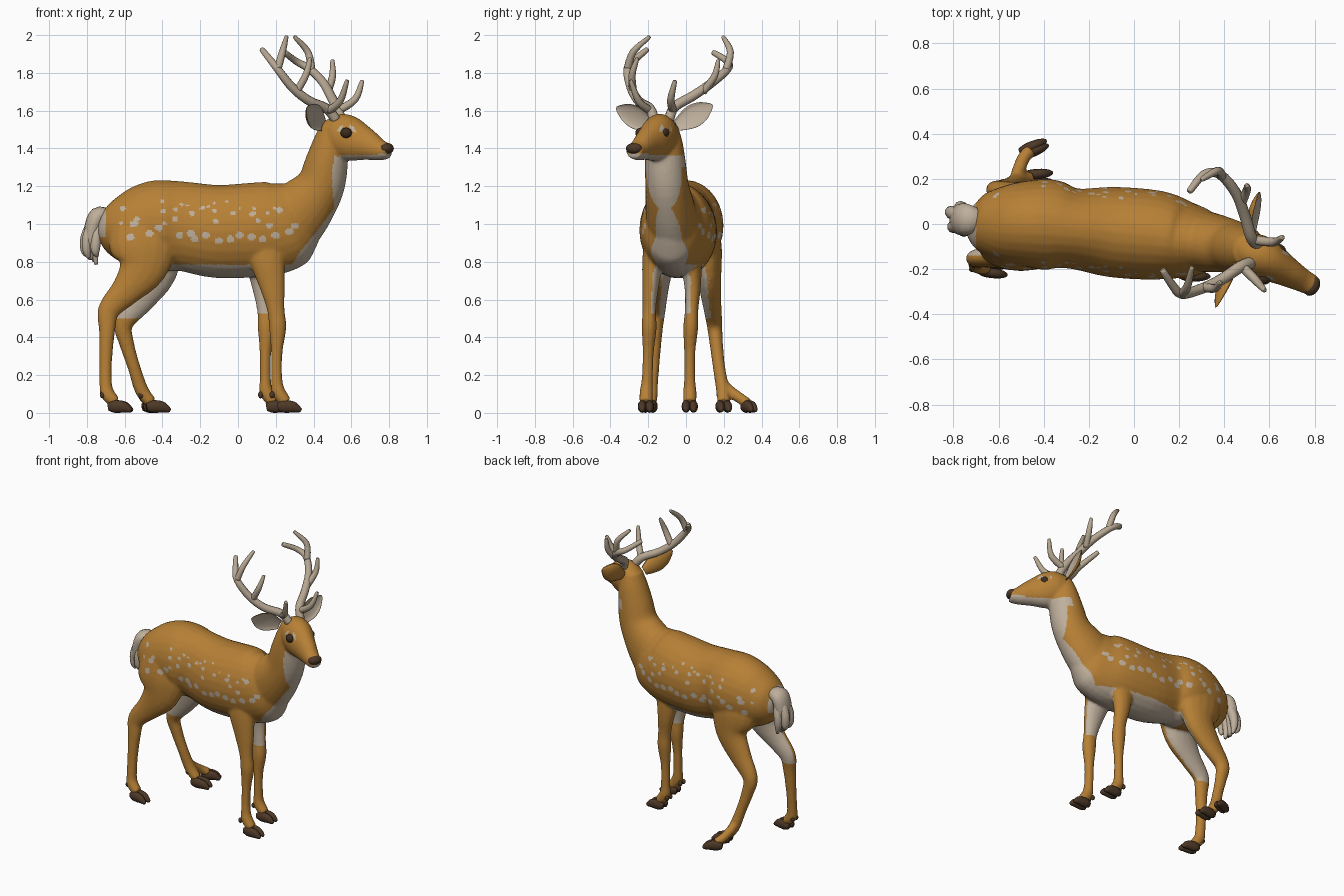
import bpy, bmesh, math, random
from mathutils import Vector

random.seed(4)
if "Cube" in bpy.data.objects:
    bpy.data.objects.remove(bpy.data.objects["Cube"])
Y = Vector((0, 1, 0))


def material(name, rgb):
    m = bpy.data.materials.new(name)
    m.use_nodes = True
    m.diffuse_color = (*rgb, 1)
    m.node_tree.nodes["Principled BSDF"].inputs["Base Color"].default_value = (*rgb, 1)
    return m


TAN = material("tan_coat", (0.47, 0.215, 0.036))
PALE = material("pale_fur", (0.52, 0.43, 0.33))
HORN = material("antler_bone", (0.47, 0.385, 0.285))
DARK = material("dark_hoof", (0.075, 0.04, 0.02))
EYE = material("eye_brown", (0.045, 0.025, 0.012))


def spline(keys, steps=4):
    """Catmull-Rom through tuples of any length."""
    out = []
    for i in range(len(keys) - 1):
        a, b, c, d = (keys[max(0, min(len(keys) - 1, i + k))] for k in (-1, 0, 1, 2))
        for s in range(steps):
            t = s / steps
            out.append([q + t / 2 * (r - p + t * (2 * p - 5 * q + 4 * r - e + t * (3 * (q - r) + e - p)))
                        for p, q, r, e in zip(a, b, c, d)])
    return out + [list(keys[-1])]


def loft(bm, keys, ref=Y, n=16):
    """Rings are x, y, z, half width along ref, half depth."""
    pts = spline(keys)
    mids = [Vector(p[:3]) for p in pts]
    rings = []
    for i, p in enumerate(pts):
        t = (mids[min(i + 1, len(mids) - 1)] - mids[max(i - 1, 0)]).normalized()
        side = (ref - t * ref.dot(t)).normalized()
        up = t.cross(side)
        w, h = max(p[3], 0.003), max(p[-1], 0.003)
        rings.append([bm.verts.new(mids[i] + side * w * math.cos(k * math.tau / n)
                                   + up * h * math.sin(k * math.tau / n)) for k in range(n)])
    for a, b in zip(rings, rings[1:]):
        for k in range(n):
            bm.faces.new((a[k], a[(k + 1) % n], b[(k + 1) % n], b[k]))
    bm.faces.new(rings[0])
    bm.faces.new(rings[-1])


def finish(name, bm, *mats):
    bmesh.ops.recalc_face_normals(bm, faces=bm.faces[:])
    me = bpy.data.meshes.new(name)
    bm.to_mesh(me)
    bm.free()
    for m in mats:
        me.materials.append(m)
    for p in me.polygons:
        p.use_smooth = True
    ob = bpy.data.objects.new(name, me)
    bpy.context.collection.objects.link(ob)
    return ob


def ball(name, mat, center, radii, turn=0):
    bm = bmesh.new()
    bmesh.ops.create_uvsphere(bm, u_segments=16, v_segments=10, radius=1)
    c, s = math.cos(turn), math.sin(turn)
    for v in bm.verts:
        x, y, z = (a * r for a, r in zip(v.co, radii))
        v.co = Vector(center) + Vector((x * c - y * s, x * s + y * c, z))
    finish(name, bm, mat)


# Torso, neck and head
skin = bmesh.new()
loft(skin, [(-.73, .02, .97, .06, .06), (-.68, .01, .97, .125, .135), (-.58, 0, .975, .17, .2),
            (-.45, 0, .99, .195, .238), (-.36, -.005, .99, .2, .24), (-.27, -.02, .985, .178, .237),
            (-.1, -.035, .96, .2, .247), (.1, -.05, .97, .198, .25), (.22, -.07, .985, .172, .243),
            (.31, -.08, 1.02, .14, .21), (.39, -.09, 1.05, .08, .13)], n=28)
loft(skin, [(.26, -.07, 1, .14, .19), (.35, -.085, 1.09, .13, .165), (.435, -.1, 1.2, .115, .13),
            (.47, -.11, 1.33, .108, .113), (.49, -.115, 1.44, .095, .09), (.5, -.12, 1.53, .07, .06)], n=24)
loft(skin, [(.46, -.09, 1.48, .06, .06), (.53, -.13, 1.475, .092, .112), (.6, -.167, 1.447, .088, .117),
            (.68, -.213, 1.42, .066, .086), (.75, -.252, 1.392, .052, .057), (.8, -.278, 1.385, .046, .041)], n=24)

# Legs, from hip or shoulder down to the foot
loft(skin, [(.14, -.12, 1, .08, .12), (.15, -.17, .84, .06, .1), (.18, -.187, .68, .045, .07),
            (.2, -.195, .55, .036, .047), (.21, -.195, .45, .04, .046), (.205, -.2, .32, .03, .031),
            (.205, -.205, .18, .03, .03), (.215, -.21, .11, .036, .037), (.255, -.212, .055, .035, .033)])
loft(skin, [(.12, -.02, 1, .08, .12), (.12, .02, .82, .06, .09), (.13, .035, .68, .045, .06),
            (.145, .03, .55, .036, .045), (.15, .025, .45, .04, .046), (.145, .02, .32, .03, .031),
            (.145, .02, .18, .03, .03), (.15, .02, .11, .036, .037), (.19, .02, .055, .035, .033)])
loft(skin, [(-.5, -.08, 1.02, .1, .17), (-.5, -.118, .88, .09, .185), (-.51, -.138, .76, .068, .13),
            (-.59, -.145, .65, .052, .084), (-.683, -.15, .545, .042, .06), (-.693, -.16, .44, .037, .044),
            (-.7, -.17, .28, .032, .034), (-.7, -.18, .15, .032, .034), (-.69, -.185, .1, .036, .038),
            (-.65, -.19, .055, .035, .032)])
loft(skin, [(-.46, .06, 1.02, .1, .17), (-.45, .1, .88, .09, .17), (-.44, .12, .74, .068, .115),
            (-.52, .135, .6, .052, .08), (-.605, .15, .475, .042, .052), (-.59, .16, .37, .036, .04),
            (-.55, .175, .24, .033, .034), (-.51, .195, .12, .036, .037), (-.46, .2, .055, .034, .032)])
loft(skin, [(-.53, .19, .16, .026), (-.51, .24, .11, .03), (-.49, .29, .075, .029), (-.46, .325, .05, .03)],
     ref=Vector((1, 0, 0)))
coat = finish("body_coat", skin, TAN, PALE)
remesh = coat.modifiers.new("Remesh", "REMESH")
remesh.mode = "VOXEL"
remesh.voxel_size = 0.009
relax = coat.modifiers.new("Relax", "SMOOTH")
relax.factor, relax.iterations = 0.5, 8
fused = bpy.data.meshes.new_from_object(coat.evaluated_get(bpy.context.evaluated_depsgraph_get()))
coat.modifiers.clear()
coat.data = fused
fused.materials.clear()
for m in (TAN, PALE):
    fused.materials.append(m)

# Eyes
eyes = []
for sgn, label in ((1, "left"), (-1, "right")):
    at = Vector((.608 + sgn * .035, -.178 + sgn * .063, 1.482))
    eyes.append(at)
    ball(label + "_eye", EYE, at, (.032, .026, .028), -.5)

# Coat markings: flank spots, belly, throat, inner legs
spots = [(x / 100, z / 100, .018) for x, z in (
    (-57, 93), (-55, 100), (-47, 95), (-42, 98), (-31, 94), (-25, 95), (-23, 92), (-17, 94), (-10, 91),
    (-4, 92), (1, 94), (7, 93), (13, 92), (20, 94), (27, 96), (30, 99))]
for z, r in ((1.01, .013), (1.065, .014), (1.1, .009)):
    for i in range(13):
        if random.random() < .7:
            spots.append((-.6 + i * .07 + random.uniform(-.025, .025),
                          z + random.uniform(-.02, .02), r * random.uniform(.7, 1.1)))


def is_pale(c, n):
    x, y, z = c
    if z > 1.3 and x > .5:
        throat = z < 1.365 and (n.z < -.35 or x < .585 and n.x > .3)
        chin = x > .74 and z < 1.375
        brow = any(.026 < (c - e).length < .05 and abs(c.x - e.x) > .015 and c.z > e.z + .004 for e in eyes)
        return throat or chin or brow
    front = x - .2 * (y + .2)
    if x > .2 and z > .76 and front > min(.25 + .75 * (z - .75), .5) and n.x > -.3:
        return True
    if -.38 < x < .4 and .69 < z < .785 and n.z < -.5:
        return True
    middle = -.09 if x > 0 else 0
    if (.53 if x > 0 else .5) < z < .8 and n.y * (y - middle) < 0 and abs(n.y) > .25:
        return True
    if x < -.7 and z > .93:
        return True
    return abs(n.y) > .4 and .88 < z < 1.14 and any(
        (x - sx) ** 2 / 1.5 + (z - sz) ** 2 < r * r for sx, sz, r in spots)


for p in fused.polygons:
    p.use_smooth = True
    p.material_index = int(is_pale(p.center, p.normal))

# Nose
ball("nose", DARK, (.788, -.274, 1.4), (.034, .047, .029), -.5)


# Cloven hooves with dewclaws tucked behind
def hoof(name, x, y, turn, spread=.02, claws=True):
    bm = bmesh.new()
    d = Vector((math.cos(turn), math.sin(turn), 0))
    side = Vector((-d.y, d.x, 0))
    for sgn in (-1, 1):
        keys = []
        for along, z, w, h in ((-.05, .03, .014, .02), (-.02, .034, .023, .033),
                               (.03, .031, .022, .03), (.062, .018, .015, .017), (.075, .012, .007, .009)):
            keys.append((*(Vector((x, y, z)) + d * along + side * sgn * spread), w, h))
        loft(bm, keys, ref=side, n=12)
    finish(name + "_hoof", bm, DARK)
    for sgn, label in ((-1, "_outer"), (1, "_inner")):
        if claws:
            at = Vector((x, y, .095)) - d * .08 + side * sgn * .018
            ball(name + label + "_dewclaw", DARK, at, (.014, .012, .018))


hoof("front_right", .26, -.212, 0)
hoof("front_left", .2, .02, 0)
hoof("hind_right", -.635, -.195, -.15)
hoof("hind_left", -.435, .2, .1)
hoof("hind_left_splayed", -.455, .33, .4, .011, False)

# Tail: a hanging bundle of locks
bm = bmesh.new()
loft(bm, [(-.69, .02, 1.04, .05, .04), (-.74, .02, 1.04, .07, .05), (-.77, .02, .97, .07, .045),
          (-.78, .02, .88, .055, .035), (-.775, .02, .81, .02, .015)])
for dx, y, z in ((-.02, -.03, .82), (-.03, .03, .83), (.01, .05, .8), (.02, -.01, .785), (.025, -.045, .83)):
    loft(bm, [(-.75 + dx / 2, y / 2 + .02, 1.02, .03), (-.775 + dx, y + .02, .93, .03),
              (-.78 + dx, y * 1.1 + .02, .86, .024), (-.77 + dx, y + .02, z, .009)], n=10)
finish("tail", bm, PALE)


# Ears: cupped leaves with a pale inside
def ear(name, base, tip, facing):
    bm = bmesh.new()
    base, tip = Vector(base), Vector(tip)
    axis = (tip - base).normalized()
    opening = Vector(facing)
    opening = (opening - axis * opening.dot(axis)).normalized()
    keys = [(*base.lerp(tip, t), w, w * .55) for t, w in
            ((0, .03), (.2, .05), (.45, .064), (.7, .055), (.9, .028), (1, .006))]
    loft(bm, keys, ref=axis.cross(opening))
    bmesh.ops.recalc_face_normals(bm, faces=bm.faces[:])
    for f in bm.faces:
        f.material_index = int(f.normal.dot(opening) > .15)
    for v in bm.verts:
        out = (v.co - base).dot(opening)
        if out > 0:
            v.co -= opening * out * 1.5
    finish(name, bm, TAN, PALE)


ear("right_ear", (.455, -.18, 1.52), (.365, -.37, 1.615), (1, -.8, -.15))
ear("left_ear", (.53, -.05, 1.52), (.555, .14, 1.63), (.9, .15, .4))


# Antlers: a beam with tines each
def antler(name, *branches):
    bm = bmesh.new()
    for thick, path in branches:
        last = len(path) - 1
        keys = [(*p, thick * (1 - .45 * (i / last) ** 2)) for i, p in enumerate(path)]
        tip, prev = Vector(path[-1]), Vector(path[-2])
        keys.append((*(tip + (tip - prev).normalized() * .01), .006))
        loft(bm, keys, ref=Vector((1, 1, 0)), n=10)
    finish(name, bm, HORN)


antler("right_antler",
       (.027, [(.52, -.17, 1.55), (.47, -.19, 1.61), (.38, -.25, 1.65), (.29, -.29, 1.72),
               (.21, -.31, 1.82), (.17, -.27, 1.87), (.13, -.21, 1.92)]),
       (.021, [(.21, -.31, 1.82), (.235, -.28, 1.91), (.255, -.2, 1.985)]),
       (.021, [(.31, -.28, 1.7), (.36, -.285, 1.79), (.38, -.26, 1.87)]),
       (.022, [(.48, -.19, 1.6), (.54, -.25, 1.65), (.575, -.29, 1.75)]))
antler("left_antler",
       (.027, [(.55, -.09, 1.55), (.52, -.06, 1.62), (.49, .04, 1.68), (.45, .14, 1.75),
               (.38, .22, 1.82), (.31, .22, 1.86), (.25, .15, 1.905)]),
       (.021, [(.39, .21, 1.81), (.37, .235, 1.91), (.305, .2, 1.985)]),
       (.021, [(.475, .09, 1.7), (.5, .15, 1.78), (.5, .17, 1.86)]),
       (.022, [(.53, -.07, 1.6), (.62, -.08, 1.66), (.655, -.06, 1.75)]))
